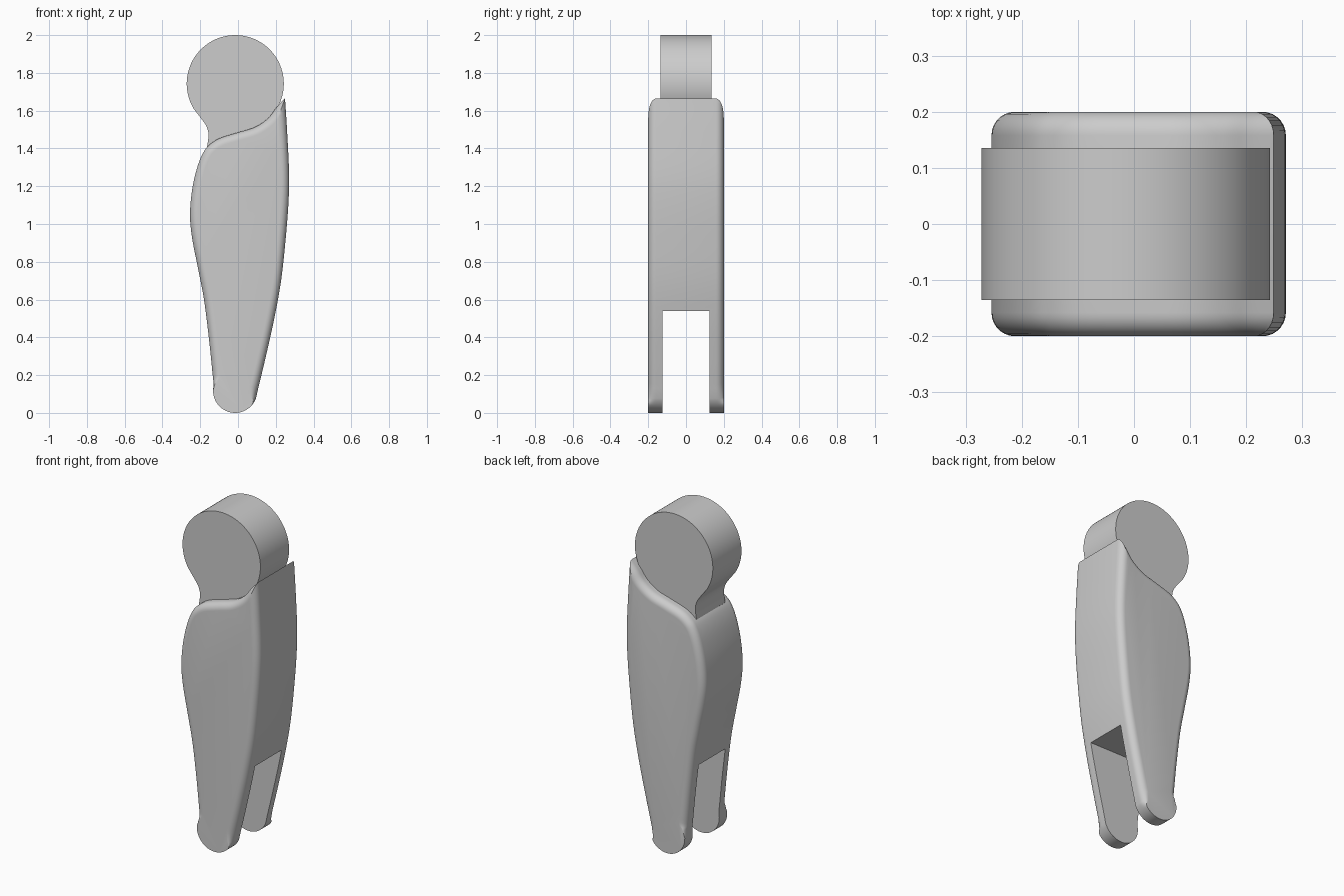
import bpy, bmesh, math
from mathutils import Vector
from mathutils.geometry import intersect_line_line_2d

old = bpy.data.objects.get("Cube")
if old:
    bpy.data.objects.remove(old, do_unlink=True)

grey = bpy.data.materials.new("light grey")
grey.use_nodes = True
grey.diffuse_color = (0.604, 0.604, 0.604, 1)
grey.node_tree.nodes["Principled BSDF"].inputs["Base Color"].default_value = grey.diffuse_color


def spline(pts, steps=6):
    """Smooth curve through the points."""
    p = [Vector(q) for q in pts]
    p = [2 * p[0] - p[1]] + p + [2 * p[-1] - p[-2]]
    out = []
    for a, b, c, d in zip(p, p[1:], p[2:], p[3:]):
        for i in range(steps):
            t = i / steps
            out.append(0.5 * (2 * b + (c - a) * t + (2 * a - 5 * b + 4 * c - d) * t**2
                              + (3 * b - a - 3 * c + d) * t**3))
    return out + [p[-2]]


def arc(cx, cz, r, start, end, n):
    angles = [math.radians(start + (end - start) * i / n) for i in range(n + 1)]
    return [Vector((cx + r * math.cos(a), cz + r * math.sin(a))) for a in angles]


def loft(name, rings):
    """Capped solid through rings of (y, outline)."""
    bm = bmesh.new()
    loops = [[bm.verts.new((p.x, y, p.y)) for p in outline] for y, outline in rings]
    for a, b in zip(loops, loops[1:]):
        for i in range(len(a)):
            bm.faces.new((a[i - 1], a[i], b[i], b[i - 1]))
    bm.faces.new(loops[0])
    bm.faces.new(loops[-1])
    bmesh.ops.remove_doubles(bm, verts=bm.verts, dist=0.0002)
    bmesh.ops.recalc_face_normals(bm, faces=bm.faces)
    mesh = bpy.data.meshes.new(name)
    bm.to_mesh(mesh)
    bm.free()
    mesh.materials.append(grey)
    obj = bpy.data.objects.new(name, mesh)
    bpy.context.collection.objects.link(obj)
    return obj


def select_only(obj):
    bpy.ops.object.select_all(action='DESELECT')
    obj.select_set(True)
    bpy.context.view_layer.objects.active = obj


def fillet_weight(p):
    """The rounded rim fades out at the foot."""
    limit = 0.05 if p.x > 0 else 0.15
    return max(0, min(1, (p.y - limit) / 0.04))


def inset(path, d):
    """Offset the outline inwards and mitre it at the crest."""
    out = []
    last = len(path) - 1
    for i, p in enumerate(path):
        t = (path[min(i + 1, last)] - path[max(i - 1, 0)]).normalized()
        out.append(p + Vector((t.y, -t.x)) * d * fillet_weight(p))
    if d > 0.0001:
        for i in range(last // 3):
            for j in range(last, 2 * last // 3, -1):
                hit = intersect_line_line_2d(out[i], out[i + 1], out[j - 1], out[j])
                if hit:
                    return [hit] * (i + 1) + out[i + 1:j] + [hit] * (last + 1 - j)
    return out


# Body: smooth outline with rounded rims on front and back
tip = (0.249, 1.665)
right_side = spline([tip, (0.26, 1.49), (0.27, 1.28), (0.268, 1.13), (0.254, 0.94),
                     (0.228, 0.7), (0.19, 0.49), (0.143, 0.28), (0.107, 0.13)])
foot = arc(-0.015, 0.117, 0.117, -20, -182, 24)
left_side = spline([(-0.129, 0.16), (-0.134, 0.2), (-0.153, 0.386), (-0.18, 0.6),
                    (-0.212, 0.767), (-0.243, 0.926), (-0.254, 1.05), (-0.243, 1.18),
                    (-0.217, 1.296), (-0.185, 1.376), (-0.15, 1.42), (-0.095, 1.455),
                    (0, 1.485), (0.09, 1.513), (0.159, 1.56), (0.206, 1.62), tip])
outline = right_side + foot + left_side
half, radius, steps = 0.2, 0.042, 7
rim = []
for k in range(steps + 1):
    a = math.pi / 2 * k / steps
    rim.append((half - radius * (1 - math.cos(a)), inset(outline, radius * (1 - math.sin(a)))))
body = loft("body", [(-y, o) for y, o in rim] + [(y, o) for y, o in reversed(rim)])

# Slot that splits the lower body into two legs
bpy.ops.mesh.primitive_cube_add(size=1, location=(0, 0, 0.04))
cutter = bpy.context.object
cutter.name = "slot_cutter"
cutter.scale = (2, 0.25, 1)
cutter.hide_render = True
cutter.data.materials.append(grey)
cut = body.modifiers.new("slot", 'BOOLEAN')
cut.operation = 'DIFFERENCE'
cut.solver = 'EXACT'
cut.object = cutter
select_only(body)
bpy.ops.object.modifier_apply(modifier=cut.name)
bpy.data.objects.remove(cutter, do_unlink=True)

# Head: round disc with a neck running down into the body
neck = spline([(-0.19, 1.552), (-0.166, 1.515), (-0.156, 1.47), (-0.164, 1.407)])
root = [Vector(p) for p in ((-0.13, 1.35), (0.1, 1.38), (0.2, 1.5))]
profile = arc(-0.0145, 1.743, 0.257, -30, 212, 64) + neck + root
head = loft("head", [(-0.135, profile), (0.135, profile)])

for part in (body, head):
    select_only(part)
    bpy.ops.object.shade_smooth_by_angle(angle=math.radians(30))
